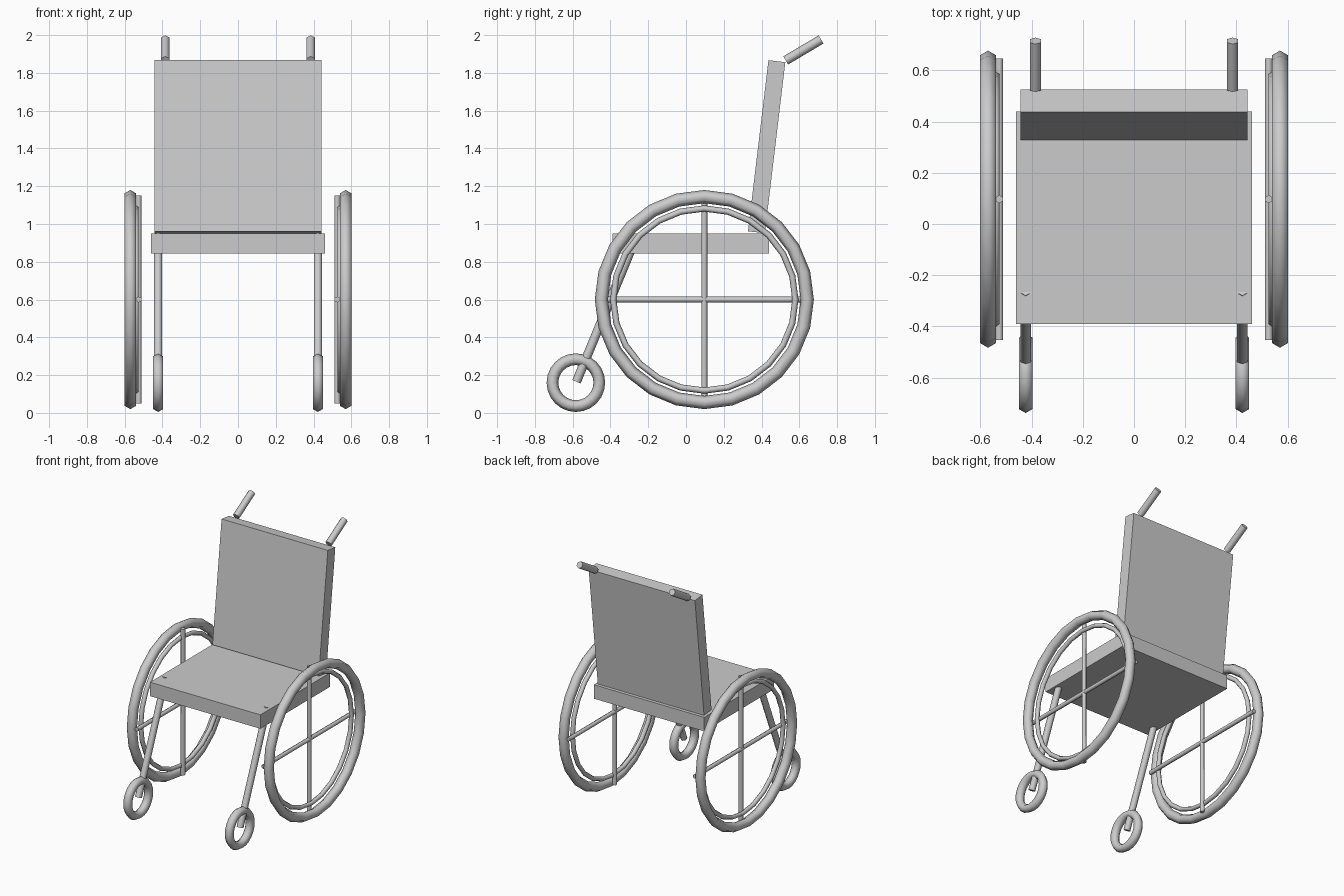
import bpy
import math
from mathutils import Vector

cube = bpy.data.objects.get("Cube")
if cube:
    bpy.data.objects.remove(cube, do_unlink=True)

# One plain grey for the whole chair
grey = bpy.data.materials.new("plain_grey")
grey.use_nodes = True
colour = (0.6, 0.6, 0.6, 1)
grey.diffuse_color = colour
grey.node_tree.nodes["Principled BSDF"].inputs["Base Color"].default_value = colour


def finish(name, smooth=True):
    obj = bpy.context.object
    obj.name = name
    obj.data.materials.append(grey)
    if smooth:
        bpy.ops.object.shade_smooth_by_angle(angle=math.radians(65))
    return obj


def box(name, size, centre, tilt=0):
    bpy.ops.mesh.primitive_cube_add(size=1, location=centre, rotation=(tilt, 0, 0))
    obj = finish(name, False)
    obj.scale = size


def rod(name, start, end, radius):
    """Six-sided rod lying in a plane of constant x."""
    start, end = Vector(start), Vector(end)
    axis = end - start
    bpy.ops.mesh.primitive_cylinder_add(
        vertices=6, radius=radius, depth=axis.length, location=(start + end) / 2,
        rotation=(math.atan2(-axis.y, axis.z), 0, 0))
    finish(name)


def ring(name, centre, major, minor):
    bpy.ops.mesh.primitive_torus_add(
        location=centre, rotation=(0, math.pi / 2, 0), major_segments=24,
        minor_segments=6, major_radius=major, minor_radius=minor)
    finish(name)


# Seat and reclined backrest
box("seat", (0.92, 0.83, 0.105), (0, 0.025, 0.897))
box("backrest", (0.885, 0.09, 0.912), (0, 0.427, 1.409), -0.119)

HUB_Y, HUB_Z = 0.097, 0.6
for side, s in (("left", 1), ("right", -1)):
    # Push handle
    rod(f"{side}_handle", (s * 0.385, 0.528, 1.866), (s * 0.385, 0.715, 1.977), 0.025)
    # Front strut and caster
    rod(f"{side}_front_strut", (s * 0.423, -0.58, 0.165), (s * 0.423, -0.257, 0.946), 0.024)
    ring(f"{side}_caster", (s * 0.423, -0.583, 0.16), 0.124, 0.031)
    # Main wheel: tyre, push rim and crossed spokes
    ring(f"{side}_tyre", (s * 0.57, HUB_Y, HUB_Z), 0.545, 0.035)
    ring(f"{side}_push_rim", (s * 0.54, HUB_Y, HUB_Z), 0.482, 0.0165)
    x = s * 0.526
    rod(f"{side}_upright_spoke", (x, HUB_Y, HUB_Z - 0.55), (x, HUB_Y, HUB_Z + 0.55), 0.016)
    rod(f"{side}_level_spoke", (x, HUB_Y - 0.55, HUB_Z), (x, HUB_Y + 0.55, HUB_Z), 0.016)
